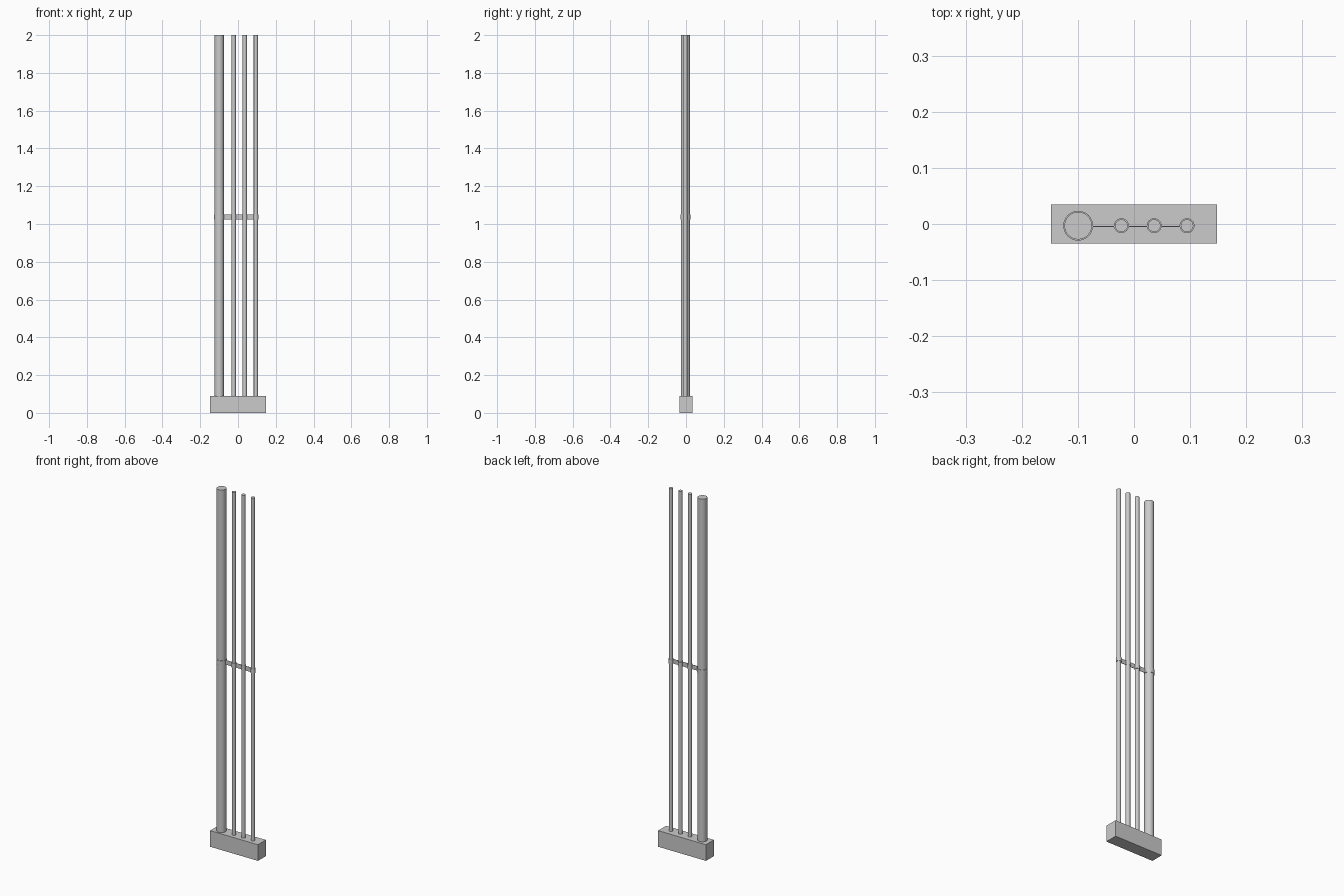
import bpy, bmesh, math

if "Cube" in bpy.data.objects:
    bpy.data.objects.remove(bpy.data.objects["Cube"])

PIPE_Y = -0.003
BASE_TOP = 0.09
CLIP_Z0, CLIP_Z1 = 1.024, 1.049
PIPES = [("large_pipe", -0.0995, 0.0245), ("small_pipe_1", -0.0225, 0.0112),
         ("small_pipe_2", 0.036, 0.0112), ("small_pipe_3", 0.0945, 0.0112)]


def box(name, lo, hi):
    bpy.ops.mesh.primitive_cube_add(size=1, location=[(a + b) / 2 for a, b in zip(lo, hi)])
    ob = bpy.context.object
    ob.name = name
    ob.scale = [b - a for a, b in zip(lo, hi)]
    bpy.ops.object.transform_apply(location=False, rotation=False, scale=True)
    return ob


def lathe(name, profile, x, y, sides=32):
    """Spin a closed or axis-to-axis (radius, z) profile around a vertical axis."""
    bm = bmesh.new()
    vs = [bm.verts.new((r, 0, z)) for r, z in profile]
    edges = [bm.edges.new(p) for p in zip(vs, vs[1:])]
    bmesh.ops.spin(bm, geom=vs + edges, axis=(0, 0, 1), cent=(0, 0, 0),
                   angle=2 * math.pi, steps=sides)
    bmesh.ops.remove_doubles(bm, verts=bm.verts, dist=1e-5)
    bmesh.ops.recalc_face_normals(bm, faces=bm.faces)
    me = bpy.data.meshes.new(name)
    bm.to_mesh(me)
    bm.free()
    ob = bpy.data.objects.new(name, me)
    bpy.context.collection.objects.link(ob)
    ob.location = (x, y, 0)
    bpy.ops.object.select_all(action='DESELECT')
    ob.select_set(True)
    bpy.context.view_layer.objects.active = ob
    bpy.ops.object.shade_smooth_by_angle(angle=math.radians(35))
    return ob


# Base block
box("base_block", (-0.1475, -0.035, 0), (0.1475, 0.035, BASE_TOP))

# Pipes, each with a thin clamp ring at mid height
for name, x, r in PIPES:
    lathe(name, [(0, BASE_TOP), (r, BASE_TOP), (r, 2.0), (0, 2.0)], x, PIPE_Y)
    out = r + 0.002
    lathe(name + "_clamp", [(r, CLIP_Z0), (out, CLIP_Z0), (out, CLIP_Z1),
                            (r, CLIP_Z1), (r, CLIP_Z0)], x, PIPE_Y)

# Flat straps joining neighbouring clamps
for i, (a, b) in enumerate(zip(PIPES, PIPES[1:])):
    box("clamp_strap_%d" % (i + 1),
        (a[1] + a[2], PIPE_Y - 0.0025, CLIP_Z0),
        (b[1] - b[2], PIPE_Y - 0.0005, CLIP_Z1))
